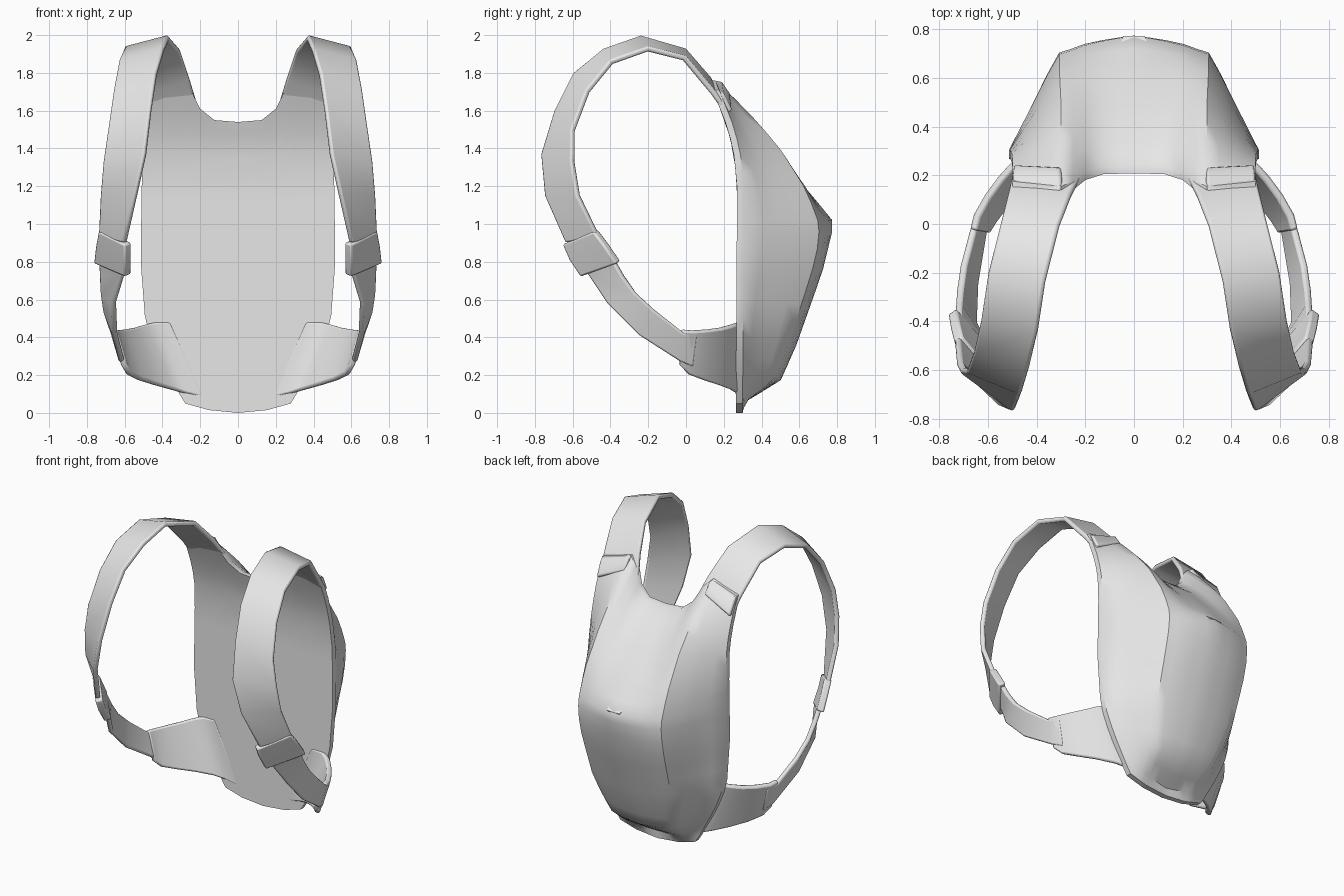
import bpy, bmesh, math
from mathutils import Vector

cube = bpy.data.objects.get("Cube")
if cube:
    bpy.data.objects.remove(cube, do_unlink=True)

fabric = bpy.data.materials.new("grey_fabric")
fabric.use_nodes = True
GREY = (0.8, 0.8, 0.8, 1)
fabric.diffuse_color = GREY
fabric.node_tree.nodes["Principled BSDF"].inputs["Base Color"].default_value = GREY


def curve(points, t):
    """Piecewise linear lookup."""
    if t <= points[0][0]:
        return points[0][1]
    for (a, p), (b, q) in zip(points, points[1:]):
        if t <= b:
            return p + (q - p) * (t - a) / (b - a)
    return points[-1][1]


def finish(name, bm, angle=45, mirror=False, bevel=0):
    bmesh.ops.recalc_face_normals(bm, faces=bm.faces)
    me = bpy.data.meshes.new(name)
    bm.to_mesh(me)
    bm.free()
    me.materials.append(fabric)
    me.shade_smooth()
    me.set_sharp_from_angle(angle=math.radians(angle))
    ob = bpy.data.objects.new(name, me)
    bpy.context.collection.objects.link(ob)
    if bevel:
        mod = ob.modifiers.new("soft_edge", 'BEVEL')
        mod.width = bevel
        mod.segments = 2
        mod.limit_method = 'ANGLE'
        mod.angle_limit = math.radians(50)
    if mirror:
        mod = ob.modifiers.new("mirror", 'MIRROR')
        mod.use_mirror_merge = False
    return ob


def ribbon(name, edge_a, edge_b, thick, mirror=True, centre=(0.3, -0.1, 1.2), bevel=0.01):
    """Band between two edge paths, thickened towards the centre of the loop."""
    A, B = [Vector(p) for p in edge_a], [Vector(p) for p in edge_b]
    mids = [(a + b) / 2 for a, b in zip(A, B)]
    bm = bmesh.new()
    rings = []
    for i, (a, b) in enumerate(zip(A, B)):
        tangent = mids[min(i + 1, len(A) - 1)] - mids[max(i - 1, 0)]
        n = (b - a).cross(tangent).normalized()
        if n.dot(Vector(centre) - mids[i]) < 0:
            n = -n
        rings.append([bm.verts.new(p) for p in (a, b, b + n * thick, a + n * thick)])
    for r, s in zip(rings, rings[1:]):
        for k in range(4):
            m = (k + 1) % 4
            bm.faces.new((r[k], r[m], s[m], s[k]))
    bm.faces.new(rings[0])
    bm.faces.new(rings[-1])
    return finish(name, bm, mirror=mirror, bevel=bevel)


# Pack body: flat curved panel in front, bulging pouch behind
RIDGE = 1.02
bottom = [(0, 0), (0.5, 0.015), (0.9, 0.05), (1, 0.1)]
neckline = [(0, 1.54), (0.25, 1.55), (0.4, 1.61), (0.5, 1.71), (0.6, 1.76), (1, 1.71)]
width = [(0.1, 0.31), (0.3, 0.42), (0.47, 0.49), (0.8, 0.515), (1.2, 0.51), (1.4, 0.5)]
panel = [(0.1, 0.265), (1.2, 0.27), (1.4, 0.25), (1.55, 0.205), (1.76, 0.12)]
pouch = [(0.05, 0.0), (0.17, 0.2), (0.35, 0.28), (0.55, 0.35), (0.75, 0.42), (0.96, 0.47), (RIDGE, 0.47)]
bulge = [(0, 1), (0.2, 0.985), (0.4, 0.95), (0.6, 0.88), (0.7, 0.68), (0.8, 0.45), (0.9, 0.23), (1, 0)]
cols = [0, 0.12, 0.25, 0.4, 0.5, 0.6, 0.7, 0.8, 0.9, 1]
cols = [-u for u in cols[:0:-1]] + cols
low = [0, 0.05, 0.1, 0.17, 0.25, 0.35, 0.45, 0.55, 0.65, 0.75, 0.85, 0.94, 1]
rows = low + [1 + k / 8 for k in range(1, 9)]

bm = bmesh.new()
front, back = [], []
for v in rows:
    fr, bk = [], []
    for u in cols:
        a = abs(u)
        top, base = curve(neckline, a), curve(bottom, a)
        if v <= 1:
            z = base + (RIDGE - base) * v
            depth = curve(pouch, z)
        else:
            z = RIDGE + (top - RIDGE) * (v - 1)
            depth = 0.47 * (2 - v) ** 0.9
        # rounder towards top and bottom, and a softer ridge away from the middle
        depth *= curve(bulge, a) ** (1 + 0.4 * abs(z / RIDGE - 1))
        depth *= 1 - 0.05 * min(1, a / 0.5) * max(0, 1 - abs(z - RIDGE) / 0.15)
        x, y = u * curve(width, z), curve(panel, z)
        fr.append(bm.verts.new((x, y, z)))
        bk.append(bm.verts.new((x, y + 0.035 + depth, z)))
    front.append(fr)
    back.append(bk)
for grid in (front, back):
    for r, s in zip(grid, grid[1:]):
        for i in range(len(cols) - 1):
            bm.faces.new((r[i], r[i + 1], s[i + 1], s[i]))


def rim(grid):
    return (grid[0] + [r[-1] for r in grid[1:]] + grid[-1][-2::-1]
            + [r[0] for r in grid[-2:0:-1]])


f, b = rim(front), rim(back)
for i in range(len(f)):
    j = (i + 1) % len(f)
    bm.faces.new((f[i], f[j], b[j], b[i]))
finish("pack_body", bm, angle=40)

# Shoulder straps
ribbon("shoulder_strap",
       [(0.22, 0.205, 1.65), (0.26, 0.13, 1.78), (0.31, 0, 1.93), (0.37, -0.24, 2.0),
        (0.40, -0.44, 1.93), (0.44, -0.6, 1.8), (0.47, -0.7, 1.6), (0.5, -0.77, 1.37),
        (0.55, -0.75, 1.15), (0.61, -0.64, 0.9)],
       [(0.495, 0.23, 1.6), (0.51, 0.16, 1.7), (0.55, 0.0, 1.89), (0.6, -0.2, 1.94),
        (0.63, -0.4, 1.87), (0.66, -0.53, 1.71), (0.69, -0.61, 1.5), (0.715, -0.61, 1.33),
        (0.73, -0.58, 1.15), (0.74, -0.47, 0.93)], 0.03)

# Sewn collar where each strap meets the body
ribbon("strap_collar",
       [(0.3, 0.13, 1.765), (0.3, 0.19, 1.755), (0.3, 0.235, 1.69)],
       [(0.5, 0.15, 1.71), (0.5, 0.2, 1.69), (0.495, 0.245, 1.6)], 0.04)

# Buckles joining upper and lower straps
ribbon("strap_buckle",
       [(0.6, -0.655, 0.89), (0.6, -0.62, 0.81), (0.6, -0.56, 0.72)],
       [(0.74, -0.49, 0.96), (0.755, -0.43, 0.88), (0.765, -0.37, 0.79)], 0.045)

# Lower straps, twisting from buckle to hip wing
ribbon("lower_strap",
       [(0.62, -0.59, 0.82), (0.62, -0.52, 0.73), (0.67, -0.42, 0.58),
        (0.665, -0.25, 0.41), (0.63, -0.03, 0.27), (0.6, 0.04, 0.24)],
       [(0.74, -0.42, 0.86), (0.735, -0.34, 0.72), (0.73, -0.27, 0.63),
        (0.715, -0.17, 0.54), (0.675, -0.02, 0.425), (0.645, 0.06, 0.41)], 0.03)

# Hip wings curving out of the body panel
ribbon("hip_wing",
       [(0.18, 0.298, 0.08), (0.28, 0.29, 0.1), (0.36, 0.25, 0.12), (0.45, 0.18, 0.145),
        (0.53, 0.1, 0.17), (0.59, 0.02, 0.2), (0.62, -0.03, 0.25)],
       [(0.36, 0.298, 0.48), (0.45, 0.29, 0.475), (0.51, 0.25, 0.46), (0.56, 0.195, 0.445),
        (0.615, 0.12, 0.435), (0.66, 0.04, 0.43), (0.675, -0.02, 0.435)],
       0.033)

# Small lip on the ridge of the pouch
ribbon("pouch_lip",
       [(-0.06, 0.73, 1.055), (-0.045, 0.772, 1.025)],
       [(0.06, 0.73, 1.055), (0.045, 0.772, 1.025)], 0.02,
       mirror=False, centre=(0, 0.75, 0), bevel=0)
